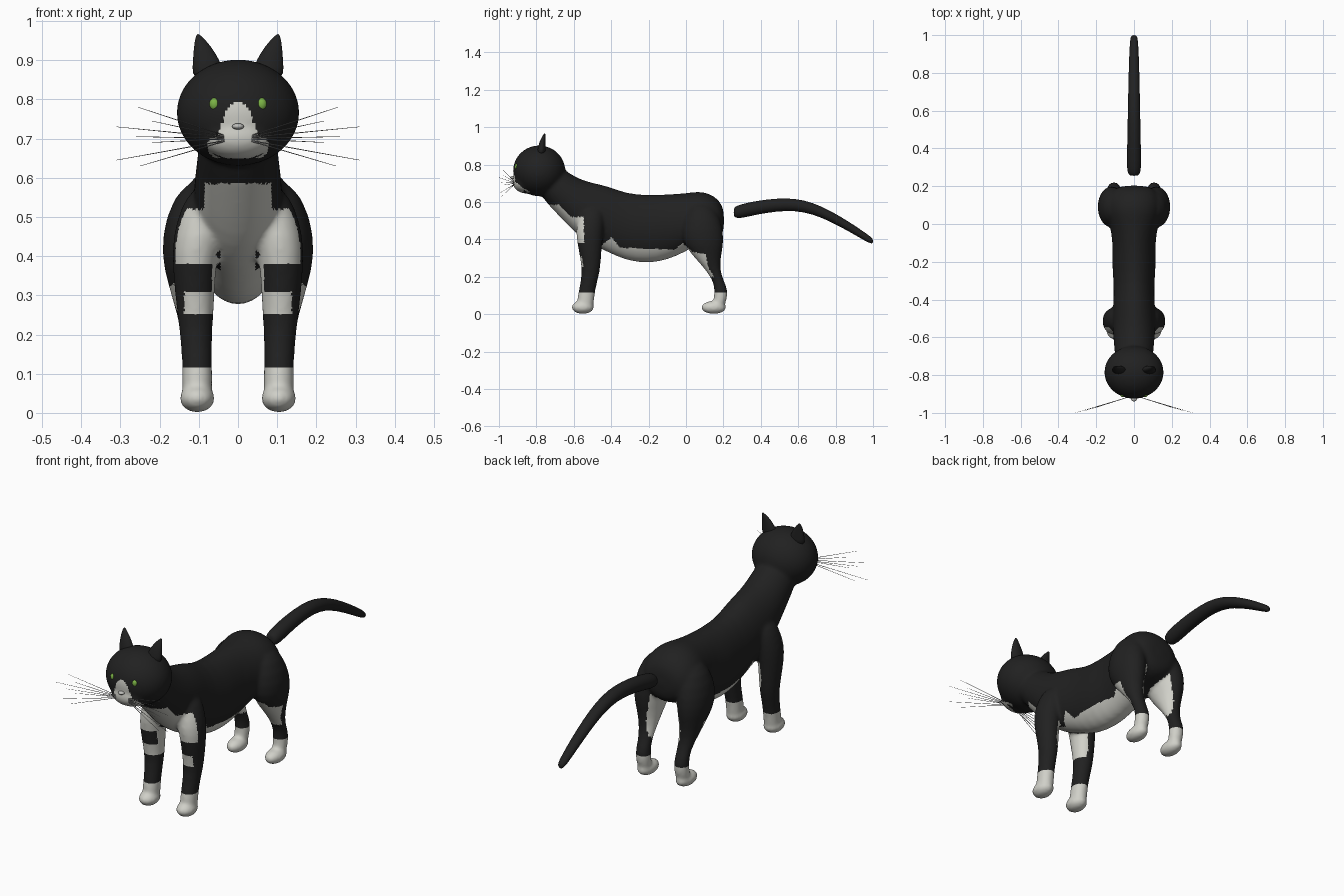
import bpy, bmesh, math
from mathutils import Vector, Matrix

cube = bpy.data.objects.get("Cube")
if cube:
    bpy.data.objects.remove(cube)


def material(name, color):
    m = bpy.data.materials.new(name)
    m.diffuse_color = (*color, 1)
    m.use_nodes = True
    bsdf = next(n for n in m.node_tree.nodes if n.type == 'BSDF_PRINCIPLED')
    bsdf.inputs["Base Color"].default_value = (*color, 1)
    return m


BLACK = material("black_fur", (0.015, 0.015, 0.015))
WHITE = material("white_fur", (0.63, 0.63, 0.58))
GREEN = material("green_eye", (0.2, 0.45, 0.06))
GREY = material("grey_nose", (0.5, 0.5, 0.48))
WHISKER = material("whisker_grey", (0.3, 0.3, 0.3))


def loft(bm, rings, axis, side=1, sides=24):
    """Elliptical rings along z: (z, x, y, rx, ry), or along y: (y, x, z, rx, rz)."""
    loops = []
    for t, u, v, ru, rv in rings:
        loop = []
        for i in range(sides):
            a = 2 * math.pi * i / sides
            p, q = side * (u + ru * math.cos(a)), v + rv * math.sin(a)
            loop.append(bm.verts.new((p, q, t) if axis == 'z' else (p, t, q)))
        loops.append(loop)
    for lo, hi in zip(loops, loops[1:]):
        for i in range(sides):
            j = (i + 1) % sides
            bm.faces.new((lo[i], lo[j], hi[j], hi[i]))
    bm.faces.new(loops[0])
    bm.faces.new(loops[-1])


def ball(bm, center, radii):
    mat = Matrix.Translation(center) @ Matrix.Diagonal((*radii, 1))
    bmesh.ops.create_uvsphere(bm, u_segments=32, v_segments=20, radius=1, matrix=mat)


def finish(bm, name, mat, subdivide=0):
    bmesh.ops.recalc_face_normals(bm, faces=bm.faces)
    mesh = bpy.data.meshes.new(name)
    bm.to_mesh(mesh)
    bm.free()
    mesh.materials.append(mat)
    for p in mesh.polygons:
        p.use_smooth = True
    ob = bpy.data.objects.new(name, mesh)
    bpy.context.scene.collection.objects.link(ob)
    if subdivide:
        ob.modifiers.new("Subdivision", 'SUBSURF').levels = subdivide
        ob.modifiers["Subdivision"].render_levels = subdivide
    return ob


# Torso and neck, from head to rump
bm = bmesh.new()
torso = [(-.80, .76, .08, .08), (-.76, .72, .092, .11), (-.70, .675, .102, .128),
         (-.64, .625, .106, .142), (-.58, .575, .113, .152), (-.50, .535, .115, .167),
         (-.42, .51, .11, .178), (-.32, .465, .107, .181), (-.2, .453, .119, .184),
         (-.1, .465, .112, .177), (0, .49, .13, .157), (.06, .515, .145, .143),
         (.12, .515, .145, .135), (.175, .505, .125, .11), (.205, .50, .07, .06)]
loft(bm, [(y, 0, z, rx, rz) for y, z, rx, rz in torso], 'y')

# Head and muzzle
ball(bm, (0, -.785, .766), (.158, .141, .136))
ball(bm, (0, -.855, .705), (.095, .072, .06))

# Legs and paws
front_leg = [(.58, .07, -.50, .045, .06), (.52, .088, -.505, .06, .07),
             (.45, .103, -.515, .064, .075), (.38, .112, -.515, .056, .067),
             (.30, .11, -.51, .051, .056), (.22, .108, -.507, .043, .047),
             (.13, .104, -.53, .037, .043), (.05, .104, -.54, .041, .048),
             (.02, .104, -.54, .03, .035)]
hind_leg = [(.60, .08, .08, .055, .06), (.50, .112, .085, .077, .105),
            (.40, .12, .09, .077, .115), (.33, .118, .105, .061, .087),
            (.25, .112, .137, .044, .042), (.18, .107, .172, .033, .028),
            (.13, .106, .19, .035, .037), (.07, .106, .182, .035, .035),
            (.03, .106, .17, .03, .03)]
for s in (1, -1):
    loft(bm, front_leg, 'z', s)
    loft(bm, hind_leg, 'z', s)
    ball(bm, (s * .104, -.552, .037), (.045, .06, .036))
    ball(bm, (s * .106, .148, .036), (.041, .067, .035))

# Fuse everything into one soft skin
body = finish(bm, "body", BLACK, 1)
remesh = body.modifiers.new("Remesh", 'REMESH')
remesh.mode = 'VOXEL'
remesh.voxel_size = .008
remesh.use_smooth_shade = True
soft = body.modifiers.new("Smooth", 'SMOOTH')
soft.factor, soft.iterations = .5, 10
bpy.context.view_layer.update()
skin = bpy.data.meshes.new_from_object(body.evaluated_get(bpy.context.evaluated_depsgraph_get()))
body.modifiers.clear()
body.data = skin
skin.materials.clear()
skin.materials.append(BLACK)
skin.materials.append(WHITE)


def interp(pts, t):
    for (a, u), (b, v) in zip(pts, pts[1:]):
        if a <= t <= b:
            return u + (v - u) * (t - a) / (b - a)
    return -1


BLAZE = [(.65, .06), (.665, .075), (.69, .08), (.71, .052), (.77, .03), (.795, .01)]
BELLY = [(-.56, .42), (-.45, .37), (-.40, .41), (-.35, .355), (-.06, .345), (-.02, .38), (.03, .34)]
THIGH = [(.2, .15), (.25, .12), (.32, .105), (.335, .02)]


def is_white(c, n):
    a, y, z = abs(c.x), c.y, c.z
    inward = n.x * (1 if c.x > 0 else -1) < -.3
    if z < .115:
        return True
    if y < -.78 and z > .64:                      # blaze and muzzle
        return n.y < -.2 and a < interp(BLAZE, z)
    if y < -.545 and .38 < z < .585 and n.y < .1:  # bib
        return a < (.085 if z > .52 else .162)
    if y < -.45 and a > .045:                     # front leg patches
        if n.y < -.5:
            return .25 < z < .31 and a < .137
        return inward and .25 < z < .42
    if y < .03 and z < interp(BELLY, y):          # belly
        return True
    if y > 0 and .2 < z < .42:                    # hind leg front and inside
        return (n.y < 0 and y < interp(THIGH, z)) or (inward and y < .18)
    return False


for p in skin.polygons:
    p.use_smooth = True
    p.material_index = int(is_white(p.center, p.normal))

# Tail
bm = bmesh.new()
tail = [(.255, .545, .018), (.262, .545, .03), (.29, .549, .038), (.38, .57, .037),
        (.48, .584, .035), (.58, .587, .033), (.68, .566, .031), (.78, .52, .029),
        (.88, .463, .026), (.96, .412, .022), (.99, .394, .018), (1.0, .39, .01)]
loft(bm, [(y, 0, z, r, r) for y, z, r in tail], 'y')
finish(bm, "tail", BLACK, 1)

# Ears, eyes and whiskers
ear = [(.85, .074, -.775, .044, .024), (.885, .078, -.772, .038, .021),
       (.92, .086, -.768, .028, .016), (.945, .094, -.762, .017, .01),
       (.96, .1, -.757, .008, .005), (.967, .102, -.755, .002, .002)]
whisker_tips = [(.255, .78), (.22, .745), (.31, .73), (.26, .705), (.22, .69), (.31, .645), (.25, .63)]
for s, label in ((1, "left"), (-1, "right")):
    bm = bmesh.new()
    loft(bm, ear, 'z', s)
    finish(bm, label + "_ear", BLACK, 1)

    bm = bmesh.new()
    ball(bm, (s * .06, -.905, .788), (.013, .011, .016))
    finish(bm, label + "_eye", GREEN)

    bm = bmesh.new()
    for x, z in whisker_tips:
        root = Vector((s * .035, -.918, .7 + (z - .7) * .1))
        tip = Vector((s * x, -.925 - .24 * x, z))
        d = tip - root
        mat = Matrix.Translation((root + tip) / 2) @ d.to_track_quat('Z', 'Y').to_matrix().to_4x4()
        bmesh.ops.create_cone(bm, cap_ends=True, segments=6, radius1=.0015,
                              radius2=.0006, depth=d.length, matrix=mat)
    finish(bm, label + "_whiskers", WHISKER)

# Nose
bm = bmesh.new()
ball(bm, (0, -.925, .731), (.015, .014, .008))
finish(bm, "nose", GREY)
